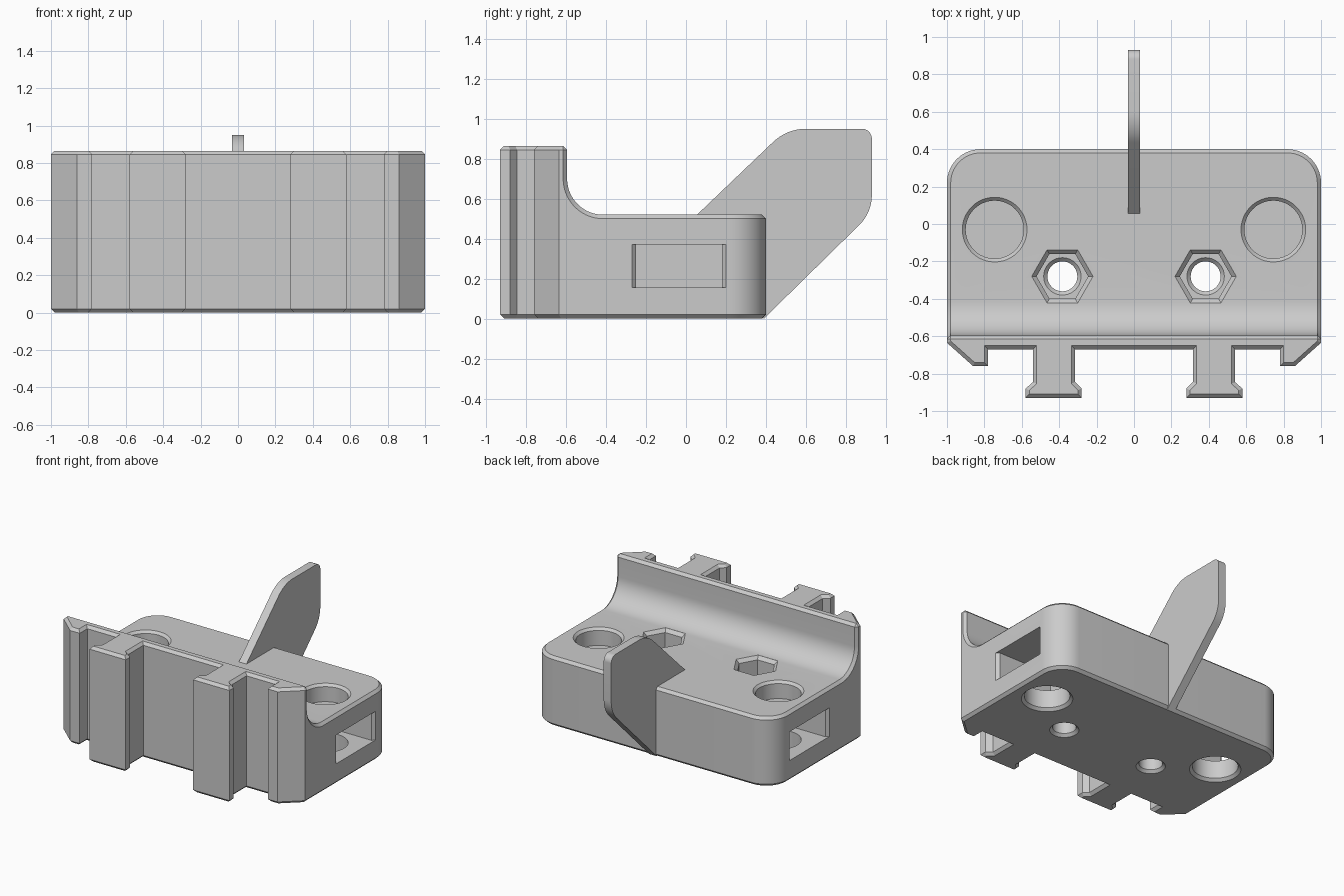
import bpy, bmesh, math
from mathutils import Vector

cube = bpy.data.objects.get("Cube")
if cube:
    bpy.data.objects.remove(cube)

grey = bpy.data.materials.new("plain grey")
grey.use_nodes = True
grey.diffuse_color = (0.6, 0.6, 0.6, 1)
grey.node_tree.nodes["Principled BSDF"].inputs["Base Color"].default_value = (0.6, 0.6, 0.6, 1)


def rounded(corners, steps=14):
    """2D outline from (a, b) or (a, b, radius) corners."""
    out, n = [], len(corners)
    for i, c in enumerate(corners):
        p = Vector(c[:2])
        if len(c) == 2:
            out.append(p)
            continue
        u = (Vector(corners[i - 1][:2]) - p).normalized()
        v = (Vector(corners[(i + 1) % n][:2]) - p).normalized()
        half = u.angle(v) / 2
        centre = p + (u + v).normalized() * c[2] / math.sin(half)
        t = c[2] / math.tan(half)
        a = (p + u * t - centre).normalized()
        b = (p + v * t - centre).normalized()
        out += [centre + a.slerp(b, k / steps) * c[2] for k in range(steps + 1)]
    return out


def loft(name, rings):
    """Closed solid through rings of equal length."""
    bm = bmesh.new()
    loops = [[bm.verts.new(p) for p in ring] for ring in rings]
    n = len(loops[0])
    for lo, hi in zip(loops, loops[1:]):
        for i in range(n):
            j = (i + 1) % n
            bm.faces.new((lo[i], lo[j], hi[j], hi[i]))
    bm.faces.new(loops[0][::-1])
    bm.faces.new(loops[-1])
    bmesh.ops.recalc_face_normals(bm, faces=bm.faces)
    mesh = bpy.data.meshes.new(name)
    bm.to_mesh(mesh)
    bm.free()
    mesh.materials.append(grey)
    ob = bpy.data.objects.new(name, mesh)
    bpy.context.collection.objects.link(ob)
    return ob


def prism_z(name, outline, z0, z1):
    return loft(name, [[(x, y, z) for x, y in outline] for z in (z0, z1)])


def prism_x(name, outline, half):
    return loft(name, [[(x, y, z) for y, z in outline] for x in (-half, half)])


def turned(name, x, y, profile, sides):
    """Solid of (radius, z) steps about a vertical axis."""
    angles = [math.tau * k / sides for k in range(sides)]
    return loft(name, [[(x + r * math.cos(a), y + r * math.sin(a), z) for a in angles]
                       for r, z in profile])


def cut(target, cutter):
    cutter.hide_render = True
    mod = target.modifiers.new("cut", 'BOOLEAN')
    mod.operation = 'DIFFERENCE'
    mod.solver = 'EXACT'
    mod.object = cutter
    bpy.context.view_layer.objects.active = target
    bpy.ops.object.modifier_apply(modifier=mod.name)
    bpy.data.objects.remove(cutter)


def smooth(ob):
    bpy.ops.object.select_all(action='DESELECT')
    ob.select_set(True)
    bpy.context.view_layer.objects.active = ob
    bpy.ops.object.shade_smooth_by_angle(angle=math.radians(20))


# Body outline: half plan with hook and T-shaped rail, then mirrored
TOP, DECK, CH = 0.865, 0.52, 0.02
half = [(0.315, -0.67), (0.315, -0.845), (0.28, -0.88), (0.28, -0.93), (0.58, -0.93),
        (0.58, -0.88), (0.54, -0.845), (0.54, -0.67), (0.78, -0.67), (0.78, -0.76),
        (0.86, -0.76), (1, -0.635), (1, 0.4, 0.18)]
plan = half + [(-c[0],) + c[1:] for c in reversed(half)]
body = prism_z("mount_body", rounded(plan), 0, TOP)

# Cove that leaves the tall front wall and the low deck
cut(body, prism_x("cove_cutter",
                  rounded([(-0.595, 1.2), (-0.595, DECK, 0.18), (1.2, DECK), (1.2, 1.2)]), 1.3))

# Chamfer the rims of the top and bottom
bm = bmesh.new()
bm.from_mesh(body.data)
rim = []
for e in bm.edges:
    if len(e.link_faces) != 2 or e.calc_face_angle(0) < math.radians(30):
        continue
    a, b = (v.co for v in e.verts)
    upright = abs((a - b).normalized().z) > 0.999
    on_wall = abs(abs(a.x) - 1) < 0.001 and abs(a.y + 0.595) < 0.001
    if not upright or on_wall:
        rim.append(e)
bmesh.ops.bevel(bm, geom=rim, offset=CH, offset_type='OFFSET', segments=1,
                profile=0.5, affect='EDGES', clamp_overlap=False)
bm.to_mesh(body.data)
bm.free()

for s in (-1, 1):
    # Round pocket in the deck, closed by a thin web above the side slot
    x, y = 0.745 * s, -0.03
    cut(body, turned("pocket_cutter", x, y,
                     [(0.155, 0.39), (0.155, DECK - 0.018), (0.173, DECK), (0.173, DECK + 0.1)], 48))
    # Side slot with flared mouth
    slot = [(1.02, 0.255), (0.98, 0.215), (0.53, 0.215)]
    slot = [(px * s, -0.035 + w) for px, w in slot] + [(px * s, -0.035 - w) for px, w in slot[::-1]]
    cut(body, prism_z("slot_cutter", slot, 0.155, 0.37))
    # Round hole from below into the slot
    cut(body, turned("lower_hole_cutter", x, y,
                     [(0.175, -0.1), (0.175, 0), (0.155, CH), (0.155, 0.25)], 48))
    # Hexagonal nut pocket and bolt hole
    x, y = 0.383 * s, -0.28
    cut(body, turned("nut_cutter", x, y,
                     [(0.138, 0.34), (0.138, DECK - 0.024), (0.164, DECK), (0.164, DECK + 0.1)], 6))
    cut(body, turned("bolt_cutter", x, y,
                     [(0.1, -0.1), (0.1, 0), (0.08, CH), (0.08, 0.32), (0.1, 0.34), (0.1, 0.4)], 40))
smooth(body)

# Slanted lever fin at the back
fin = prism_x("lever_fin", rounded([(0.05, DECK - 0.005), (0.505, 0.95, 0.24), (0.93, 0.95, 0.05),
                                    (0.93, 0.53, 0.21), (0.39, 0.0)]), 0.031)
smooth(fin)
